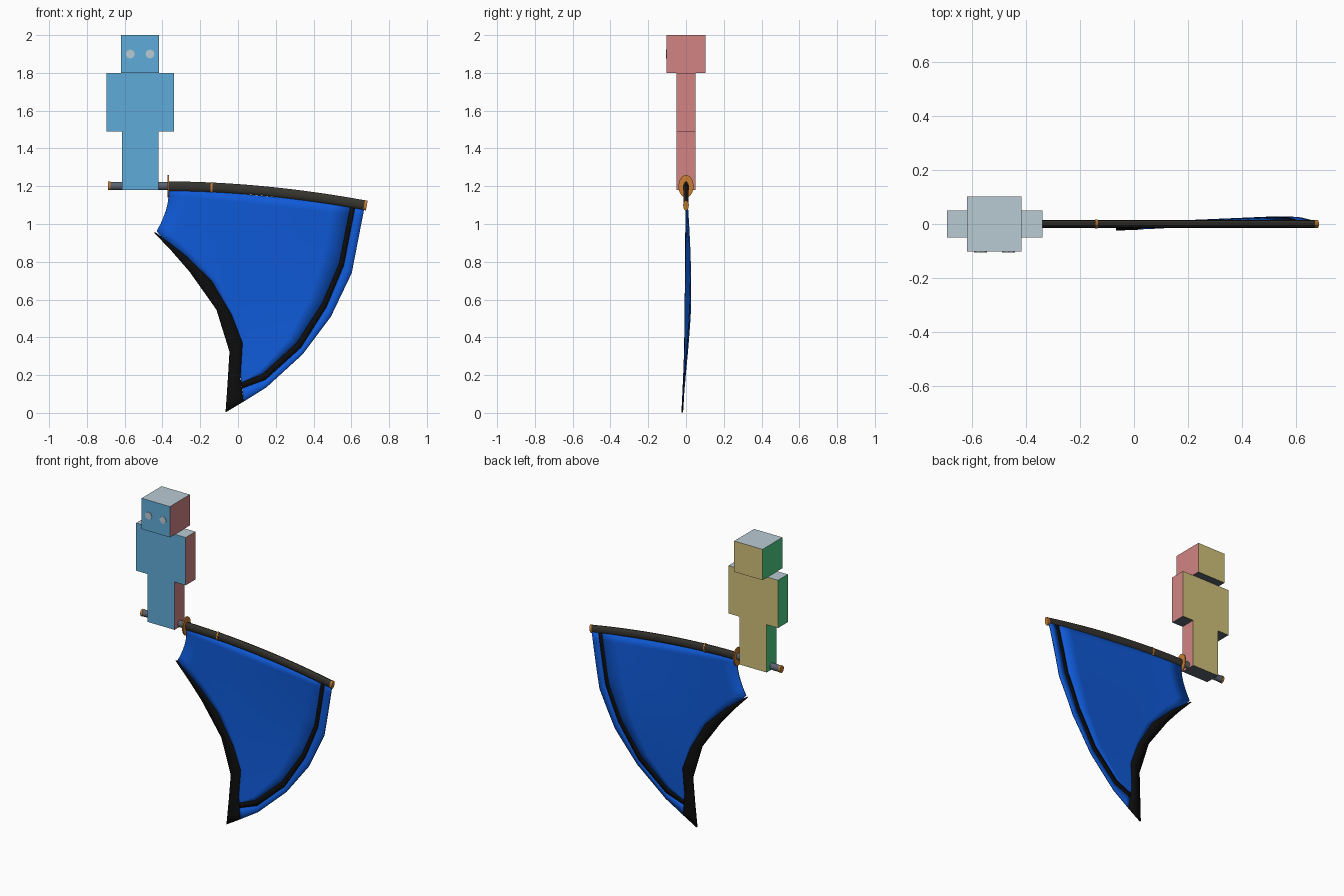
import bpy, bmesh, math
from mathutils import Vector

if "Cube" in bpy.data.objects:
    bpy.data.objects.remove(bpy.data.objects["Cube"], do_unlink=True)


def material(name, r, g, b):
    lin = [((c / 255 + 0.055) / 1.055) ** 2.4 if c > 10 else c / 255 / 12.92 for c in (r, g, b)]
    m = bpy.data.materials.new(name)
    m.use_nodes = True
    m.diffuse_color = (*lin, 1)
    bsdf = next(n for n in m.node_tree.nodes if n.type == 'BSDF_PRINCIPLED')
    bsdf.inputs["Base Color"].default_value = (*lin, 1)
    return m


SKY = material("sky blue", 96, 171, 216)
PINK = material("rose pink", 210, 131, 131)
SAND = material("sand yellow", 209, 193, 122)
GREEN = material("mint green", 80, 206, 133)
PALE = material("pale grey", 185, 203, 211)
SLATE = material("slate grey", 92, 100, 112)
BLUE = material("royal blue", 15, 90, 216)
BLACK = material("black", 13, 13, 13)
CHARCOAL = material("charcoal", 54, 52, 46)
ORANGE = material("bronze orange", 204, 128, 52)


def finish(name, bm, mats, smooth=False):
    bmesh.ops.recalc_face_normals(bm, faces=bm.faces)
    me = bpy.data.meshes.new(name)
    bm.to_mesh(me)
    bm.free()
    for m in mats:
        me.materials.append(m)
    ob = bpy.data.objects.new(name, me)
    bpy.context.collection.objects.link(ob)
    if smooth:
        bpy.ops.object.select_all(action='DESELECT')
        ob.select_set(True)
        bpy.context.view_layer.objects.active = ob
        bpy.ops.object.shade_smooth_by_angle(angle=math.radians(40))
    return ob


def block(name, x0, x1, half_y, z0, z1):
    """Box with one colour per facing direction."""
    bm = bmesh.new()
    bmesh.ops.create_cube(bm, size=1)
    for v in bm.verts:
        v.co = ((x0 + x1) / 2 + v.co.x * (x1 - x0), v.co.y * 2 * half_y,
                (z0 + z1) / 2 + v.co.z * (z1 - z0))
    bm.normal_update()
    for f in bm.faces:
        n = f.normal
        axis = max(range(3), key=lambda i: abs(n[i]))
        f.material_index = axis * 2 + (1 if n[axis] > 0 else 0)
    return finish(name, bm, [GREEN, PINK, SKY, SAND, SLATE, PALE])


def tube(name, path, ry, rz, mat, sides=14):
    """Oval rod along (x, z) points, closed at both ends."""
    bm = bmesh.new()
    rings = []
    for i, (x, z) in enumerate(path):
        a, b = path[max(i - 1, 0)], path[min(i + 1, len(path) - 1)]
        d = Vector((b[0] - a[0], b[1] - a[1])).normalized()
        ring = []
        for k in range(sides):
            t = math.tau * k / sides
            s = rz * math.sin(t)
            ring.append(bm.verts.new((x - d.y * s, ry * math.cos(t), z + d.x * s)))
        rings.append(ring)
    for r0, r1 in zip(rings, rings[1:]):
        for k in range(sides):
            bm.faces.new((r0[k], r0[(k + 1) % sides], r1[(k + 1) % sides], r1[k]))
    bm.faces.new(rings[0])
    bm.faces.new(rings[-1])
    return finish(name, bm, [mat], True)


def resample(pts, n):
    """n + 1 evenly spaced points along a polyline."""
    pts = [Vector(p) for p in pts]
    lens = [(b - a).length for a, b in zip(pts, pts[1:])]
    out = []
    for i in range(n + 1):
        d, j = sum(lens) * i / n, 0
        while j < len(lens) - 1 and d > lens[j]:
            d -= lens[j]
            j += 1
        out.append(pts[j].lerp(pts[j + 1], min(d / lens[j], 1)))
    return out


def subdivide(pts, n):
    out = [Vector(pts[0])]
    for a, b in zip(pts, pts[1:]):
        out += [Vector(a).lerp(Vector(b), i / n) for i in range(1, n + 1)]
    return out


def bulge(p):
    """Gentle belly of the blade in depth."""
    t = (1.2 - p.y) / 1.2
    u = min(max((p.x + 0.1) / 0.6, 0), 1)
    return -0.02 * t ** 3 + 0.026 * u * math.sin(math.pi * min(max(t, 0), 1))


def sheet(name, left, right, cols, mat, thick=0.007):
    """Curved plate ruled between two outlines."""
    bm = bmesh.new()
    rows = []
    for a, b in zip(left, right):
        pts = [a.lerp(b, c / cols) for c in range(cols + 1)]
        rows.append([bm.verts.new((p.x, bulge(p), p.y)) for p in pts])
    for r0, r1 in zip(rows, rows[1:]):
        for c in range(cols):
            bm.faces.new((r0[c], r0[c + 1], r1[c + 1], r1[c]))
    bmesh.ops.remove_doubles(bm, verts=bm.verts, dist=0.0005)
    ob = finish(name, bm, [mat], True)
    mod = ob.modifiers.new("thickness", 'SOLIDIFY')
    mod.thickness, mod.offset = thick, 0
    return ob


# Blocky figure
block("head", -0.62, -0.417, 0.102, 1.8, 2.0)
block("torso", -0.695, -0.34, 0.05, 1.49, 1.8)
block("legs", -0.613, -0.42, 0.05, 1.18, 1.49)

# Eyes
for side, x in (("right", -0.57), ("left", -0.466)):
    bm = bmesh.new()
    bmesh.ops.create_cone(bm, cap_ends=True, segments=8, radius1=0.024, radius2=0.024, depth=0.006)
    for v in bm.verts:
        a, b, c = v.co
        v.co = (x + a, -0.102 + c, 1.9 + b)
    finish(side + "_eye", bm, [PALE])


# Handle, guard and curved shaft
def shaft_z(x):
    return 1.2 - 0.1 * max((x + 0.37) / 1.04, 0) ** 1.9


def span(x0, x1, n):
    xs = [x0 + (x1 - x0) * i / n for i in range(n + 1)]
    return [(x, shaft_z(x)) for x in xs]


tube("handle", [(-0.68, 1.202), (-0.37, 1.202)], 0.018, 0.022, SLATE)
tube("pommel", [(-0.688, 1.202), (-0.676, 1.202)], 0.02, 0.0235, ORANGE)
tube("guard", [(-0.374, 1.2), (-0.366, 1.2)], 0.04, 0.06, ORANGE, 20)
tube("shaft", span(-0.37, 0.67, 20), 0.014, 0.026, CHARCOAL)
tube("shaft_ring", span(-0.145, -0.135, 1), 0.0165, 0.029, ORANGE)
tube("shaft_tip", span(0.668, 0.682, 1), 0.015, 0.027, ORANGE)

# Blade outlines in (x, z), from the shaft down to the point
neck = [(-0.365, 1.195), (-0.368, 1.13), (-0.382, 1.07), (-0.405, 1.01), (-0.435, 0.955)]
edge_in = [(-0.435, 0.955), (-0.283, 0.838), (-0.14, 0.70), (-0.034, 0.52),
           (0.024, 0.371), (0.013, 0.186), (0.03, 0.06)]
edge_out = [(-0.445, 0.955), (-0.35, 0.855), (-0.257, 0.748), (-0.114, 0.546),
            (-0.045, 0.324), (-0.055, 0.16), (-0.066, 0.003)]
stripe_in = [(0.597, 1.105), (0.535, 0.79), (0.445, 0.58), (0.31, 0.37), (0.13, 0.205), (0.016, 0.16)]
stripe_out = [(0.622, 1.1), (0.56, 0.78), (0.468, 0.56), (0.333, 0.345), (0.145, 0.175), (0.022, 0.13)]
rim = [(0.67, 1.09), (0.602, 0.74), (0.492, 0.51), (0.342, 0.31), (0.15, 0.135), (0.03, 0.06)]

# Blade panels
panel_left = resample(neck + edge_in[1:-1] + [stripe_in[-1]], 30)
sheet("blade_panel", panel_left, subdivide(stripe_in, 6), 10, BLUE)
sheet("blade_stripe", subdivide(stripe_in, 6), subdivide(stripe_out, 6), 1, BLACK)
sheet("blade_rim", subdivide(stripe_out, 6), subdivide(rim, 6), 2, BLUE)
sheet("blade_cutting_edge", subdivide(edge_out, 3), subdivide(edge_in, 3), 2, BLACK, 0.009)
